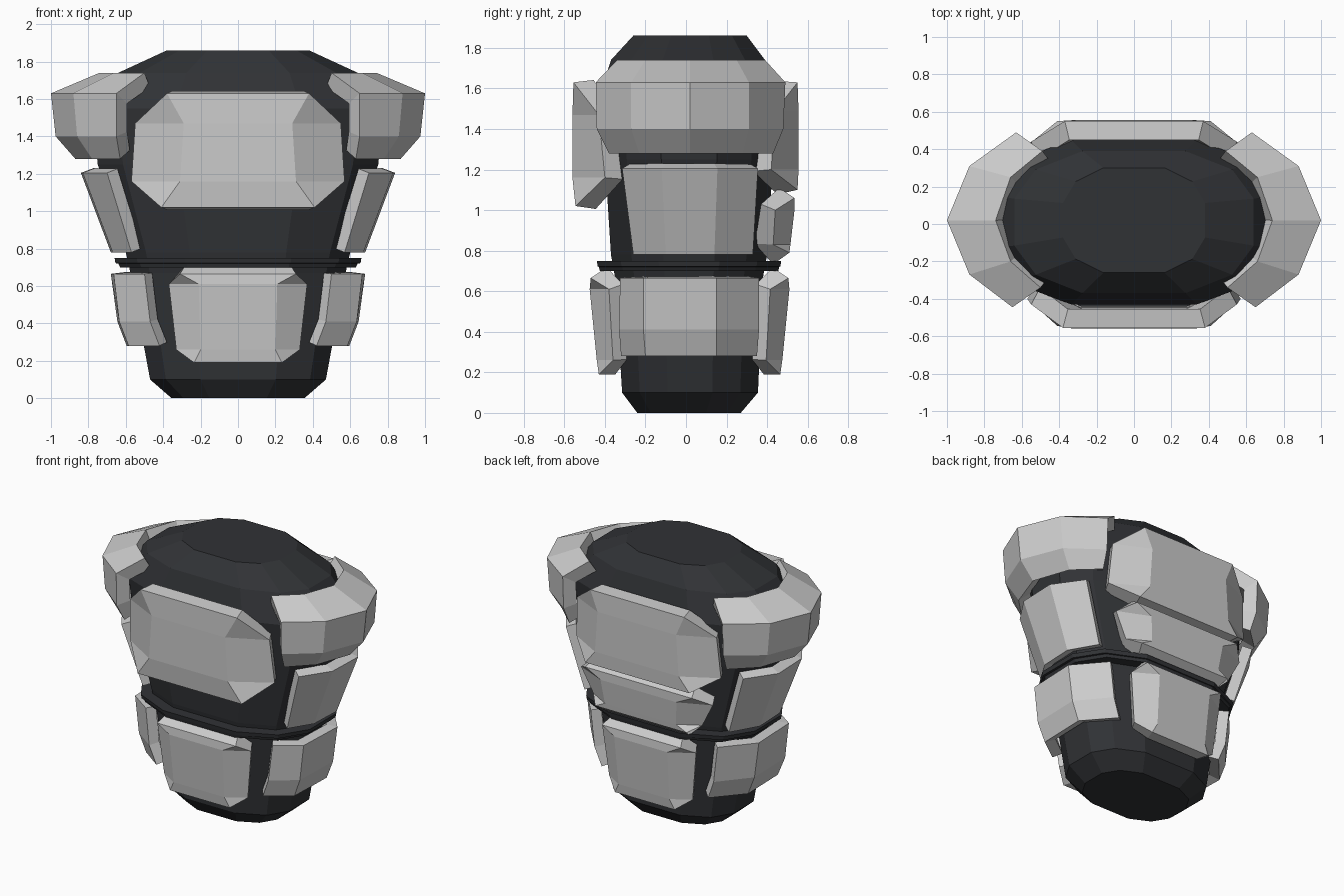
import bpy

if "Cube" in bpy.data.objects:
    bpy.data.objects.remove(bpy.data.objects["Cube"])

dark = bpy.data.materials.new("dark_suit")
dark.diffuse_color = (0.03, 0.032, 0.036, 1)
dark.use_nodes = True
dark.node_tree.nodes["Principled BSDF"].inputs["Base Color"].default_value = dark.diffuse_color


def make(name, verts, faces, mat=None):
    me = bpy.data.meshes.new(name)
    me.from_pydata(verts, [], faces)
    me.update()
    ob = bpy.data.objects.new(name, me)
    bpy.context.collection.objects.link(ob)
    if mat:
        me.materials.append(mat)
    return ob


# Twelve-sided rounded cross-section, stretched per level and lofted
QUAD = [(1, .33), (.82, .74), (.43, 1)]
RING = (QUAD + [(-x, y) for x, y in QUAD[::-1]]
        + [(-x, -y) for x, y in QUAD] + [(x, -y) for x, y in QUAD[::-1]])


def loft(name, levels):
    n = len(RING)
    verts = [(x * hx, y * hy + cy, z) for z, hx, hy, cy in levels for x, y in RING]
    faces = [(k * n + i, k * n + (i + 1) % n, (k + 1) * n + (i + 1) % n, (k + 1) * n + i)
             for k in range(len(levels) - 1) for i in range(n)]
    faces += [tuple(range(n))[::-1], tuple(range(len(verts) - n, len(verts)))]
    return make(name, verts, faces, dark)


# Armour sheet: rows run bottom to top, None marks a clipped corner
def plate(name, rows, thick, mirror=False):
    verts, idx, faces = [], [], []
    for z, pts in rows:
        line = []
        for p in pts:
            line.append(None if p is None else len(verts))
            if p is not None:
                verts.append((p[0], p[1], z))
        idx.append(line)
    for a, b in zip(idx, idx[1:]):
        for j in range(len(a) - 1):
            f = [v for v in (a[j], a[j + 1], b[j + 1], b[j]) if v is not None]
            if len(f) > 2:
                faces.append(f)
    ob = make(name, verts, faces)
    if mirror:
        ob.modifiers.new("mirror", 'MIRROR').use_clip = False
    s = ob.modifiers.new("thickness", 'SOLIDIFY')
    s.thickness, s.offset, s.use_even_offset = thick, -1, True
    return ob


# Front (side=-1) or back (side=1) plate; rows of z, inner x, inner y, outer x, outer y
def face_plate(name, side, rows, thick):
    out = []
    for z, xi, yi, *o in rows:
        end = (o[0], side * o[1]) if o else None
        pts = [(xi, side * yi), end]
        left = [(-p[0], p[1]) if p else None for p in pts[::-1]]
        line = left + pts
        out.append((z, line if side < 0 else line[::-1]))
    return plate(name, out, thick)


# Torso core and belt
loft("torso", [(0, .355, .255, .015), (.1, .47, .335, .02), (.67, .575, .365, .015),
               (.78, .60, .385, .015), (1.25, .75, .415, .015), (1.55, .78, .44, .01),
               (1.74, .64, .38, .01), (1.86, .38, .28, .02)])
loft("belt", [(.70, .63, .44, .015), (.72, .64, .445, .015),
              (.722, .655, .45, .015), (.75, .66, .455, .015)])

# Front and back plates
face_plate("chest_plate", -1, [(1.02, .41, .545), (1.16, .31, .56, .57, .40),
                               (1.47, .29, .56, .55, .43), (1.63, .38, .555)], .10)
face_plate("upper_back_plate", 1, [(1.10, .41, .55), (1.20, .33, .555, .57, .42),
                                   (1.49, .31, .555, .55, .44), (1.63, .37, .55)], .10)
face_plate("lower_back_plate", 1, [(.79, .36, .51), (.83, .28, .515, .43, .43),
                                   (1.00, .30, .535, .52, .44), (1.06, .42, .535)], .08)
for name, side, d in (("belly_plate", -1, 0), ("tail_plate", 1, .035)):
    face_plate(name, side, [(.19, .235, .43 + d), (.26, .20, .44 + d, .33, .36 + d),
                            (.61, .21, .475 + d, .37, .38 + d), (.665, .31, .47 + d)], .08)

# Side plates, mirrored to both sides
plate("hip_plate", [
    (.28, [(.42, -.32), (.585, -.20), (.595, .15), (.42, .35)]),
    (.41, [(.47, -.33), (.635, -.21), (.645, .15), (.47, .36)]),
    (.665, [(.50, -.325), (.665, -.21), (.68, .15), (.50, .36)])], .07, True)
plate("rib_plate", [
    (.78, [(.57, -.26), (.67, -.10), (.68, .14), (.57, .33)]),
    (1.205, [(.70, -.315), (.83, -.12), (.84, .155), (.70, .355)])], .07, True)
plate("shoulder_plate", [
    (1.28, [(.63, -.38), (.78, -.23), (.87, .02), (.78, .28), (.62, .43)]),
    (1.40, [(.65, -.44), (.86, -.27), (.975, .02), (.86, .31), (.63, .48)]),
    (1.63, [(.65, -.445), (.88, -.27), (1.0, .02), (.88, .31), (.63, .49)]),
    (1.74, [(.50, -.34), (.66, -.20), (.74, .02), (.66, .25), (.49, .39)])], .09, True)
